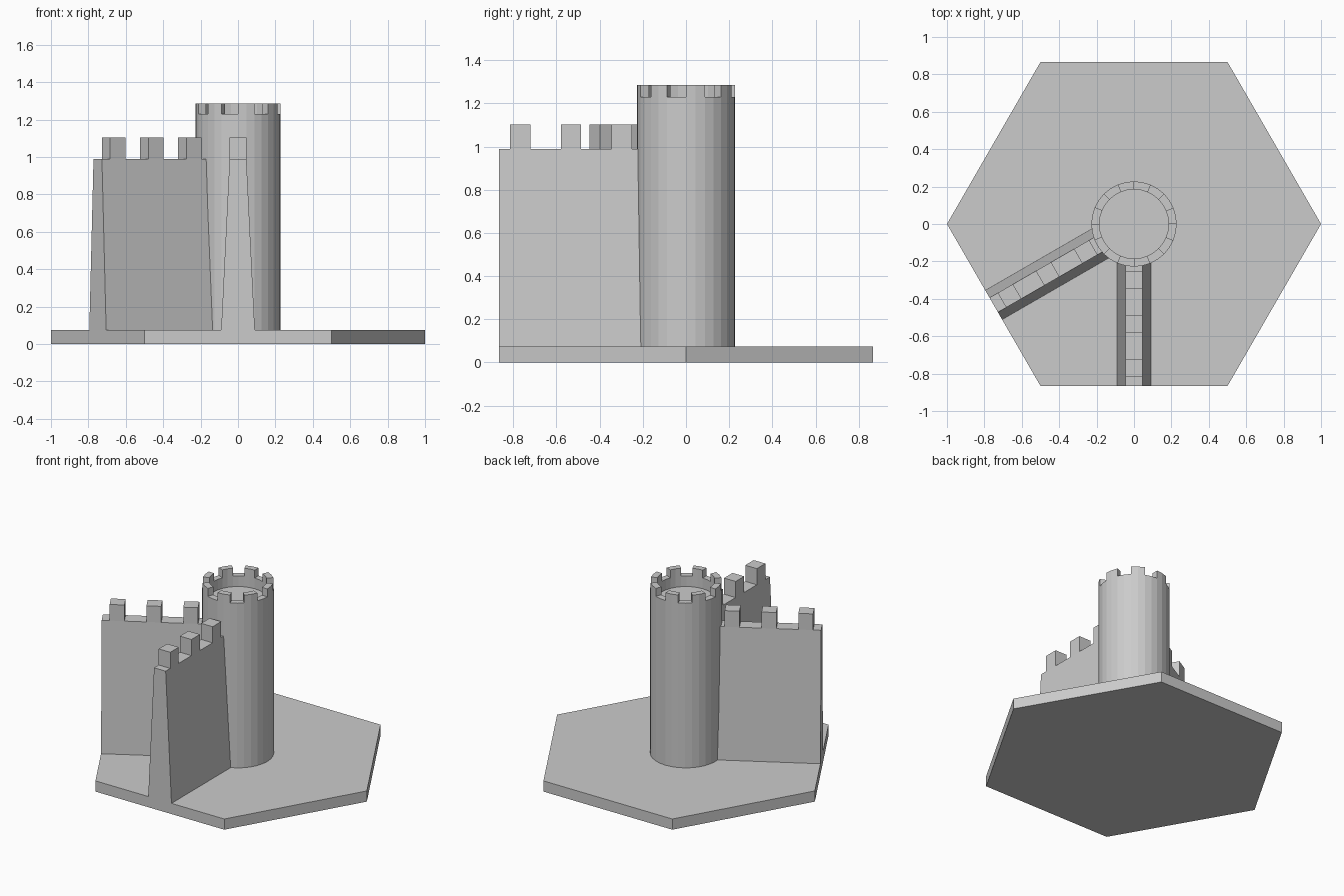
import bpy, bmesh, math
from mathutils import Matrix

if "Cube" in bpy.data.objects:
    bpy.data.objects.remove(bpy.data.objects["Cube"])

BASE_H = 0.075
APOTHEM = math.sqrt(3) / 2


def finish(bm, name):
    bmesh.ops.recalc_face_normals(bm, faces=bm.faces)
    me = bpy.data.meshes.new(name)
    bm.to_mesh(me)
    bm.free()
    ob = bpy.data.objects.new(name, me)
    bpy.context.collection.objects.link(ob)
    return ob


def raise_faces(bm, faces, dz):
    """Extrude a set of upward faces, leaving no hidden faces behind."""
    ext = bmesh.ops.extrude_face_region(bm, geom=faces)
    verts = [g for g in ext["geom"] if isinstance(g, bmesh.types.BMVert)]
    bmesh.ops.translate(bm, verts=verts, vec=(0, 0, dz))
    old = [f for f in faces if f.is_valid]
    if old:
        bmesh.ops.delete(bm, geom=old, context="FACES")


# Hexagonal base tile, corners on the x axis
bm = bmesh.new()
ring = [bm.verts.new((math.cos(i * math.pi / 3), math.sin(i * math.pi / 3), 0)) for i in range(6)]
bottom = bm.faces.new(ring)
top = bmesh.ops.extrude_face_region(bm, geom=[bottom], use_keep_orig=True)
bmesh.ops.translate(bm, vec=(0, 0, BASE_H),
                    verts=[g for g in top["geom"] if isinstance(g, bmesh.types.BMVert)])
finish(bm, "hex_base")

# Round tower: turned profile with sunken floor, then eight merlons
N = 32
R_OUT, R_IN = 0.228, 0.185
profile = [(R_OUT, BASE_H), (R_OUT, 1.23), (R_IN, 1.23), (R_IN, 1.155)]
bm = bmesh.new()
rings = [[bm.verts.new((r * math.cos(2 * math.pi * i / N), r * math.sin(2 * math.pi * i / N), z))
          for i in range(N)] for r, z in profile]
merlon_faces = []
for k in range(len(rings) - 1):
    a, b = rings[k], rings[k + 1]
    for i in range(N):
        j = (i + 1) % N
        f = bm.faces.new((a[i], a[j], b[j], b[i]))
        if k == 1 and i % 4 < 2:
            merlon_faces.append(f)
bm.faces.new(rings[0])
bm.faces.new(rings[-1])
raise_faces(bm, merlon_faces, 0.055)
finish(bm, "round_tower")


# Tapered curtain walls with three merlons, running from the tile edge to the tower
def wall(name, angle):
    half_bottom, half_top, z_top = 0.09, 0.045, 0.99
    cuts = [-APOTHEM]
    for start in (-0.815, -0.58, -0.345):
        cuts += [start, start + 0.094]
    cuts.append(-0.17)
    bm = bmesh.new()
    section = [(-half_bottom, BASE_H), (half_bottom, BASE_H), (half_top, z_top), (-half_top, z_top)]
    loops = [[bm.verts.new((x, y, z)) for x, z in section] for y in cuts]
    tops = []
    for s in range(len(loops) - 1):
        a, b = loops[s], loops[s + 1]
        for i in range(4):
            j = (i + 1) % 4
            f = bm.faces.new((a[i], a[j], b[j], b[i]))
            if i == 2 and s % 2 == 1:
                tops.append(f)
    bm.faces.new(loops[0])
    bm.faces.new(loops[-1])
    raise_faces(bm, tops, 0.113)
    bm.transform(Matrix.Rotation(angle, 4, "Z"))
    finish(bm, name)


wall("front_wall", 0)
wall("left_wall", -math.pi / 3)
